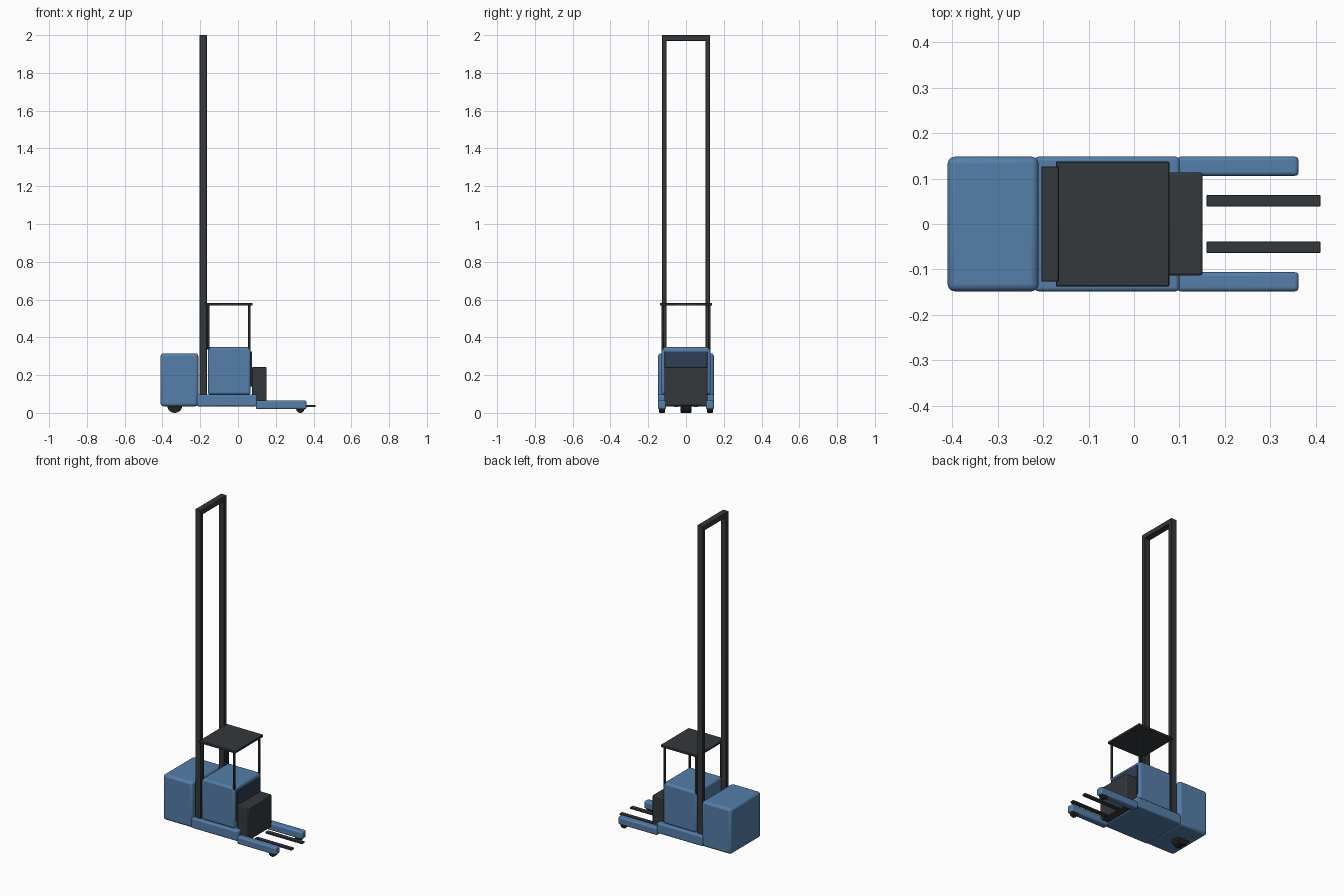
import bpy, math

if "Cube" in bpy.data.objects:
    bpy.data.objects.remove(bpy.data.objects["Cube"])


def material(name, rgb):
    m = bpy.data.materials.new(name)
    m.diffuse_color = (*rgb, 1)
    m.use_nodes = True
    m.node_tree.nodes["Principled BSDF"].inputs["Base Color"].default_value = m.diffuse_color
    return m


BLUE = material("blue_paint", (0.09, 0.21, 0.40))
DARK = material("dark_steel", (0.035, 0.04, 0.045))
GLASS = material("dark_glass", (0.03, 0.05, 0.09))
RUBBER = material("rubber", (0.015, 0.015, 0.015))


def finish(ob, name, mat, bevel, segments):
    ob.name = name
    ob.data.materials.append(mat)
    bpy.ops.object.transform_apply(location=False, rotation=True, scale=True)
    if bevel:
        b = ob.modifiers.new("rounded_edges", 'BEVEL')
        b.width, b.segments = bevel, segments
        b.limit_method = 'ANGLE'
    bpy.ops.object.shade_smooth_by_angle(angle=math.radians(35))
    return ob


def box(name, x, y, z, mat, bevel=0.0, segments=3):
    """Box from (min, max) ranges on each axis."""
    lo, hi = zip(x, y, z)
    bpy.ops.mesh.primitive_cube_add(size=1, location=[(a + b) / 2 for a, b in zip(lo, hi)])
    ob = bpy.context.object
    ob.scale = [b - a for a, b in zip(lo, hi)]
    return finish(ob, name, mat, bevel, segments)


def wheel(name, x, y, z, r, width):
    bpy.ops.mesh.primitive_cylinder_add(vertices=32, radius=r, depth=width,
                                        location=(x, y, z), rotation=(math.pi / 2, 0, 0))
    return finish(bpy.context.object, name, RUBBER, 0.003, 2)


def span(side, a, b):
    """Y range on the given side of the centre line."""
    return tuple(sorted((side * a, side * b)))


# Main bodywork
box("power_unit", (-0.41, -0.21), (-0.148, 0.148), (0.035, 0.315), BLUE, 0.015)
box("chassis", (-0.218, 0.10), (-0.148, 0.148), (0.035, 0.098), BLUE, 0.008)
box("cab", (-0.16, 0.067), (-0.13, 0.13), (0.097, 0.348), BLUE, 0.012)
box("cab_front_panel", (0.06, 0.074), (-0.113, 0.113), (0.14, 0.325), GLASS, 0.002, 2)

# Fork carriage
box("carriage", (0.073, 0.151), (-0.113, 0.113), (0.04, 0.242), DARK, 0.005, 2)

# Mast crosspiece and overhead guard roof
box("mast_crosspiece", (-0.204, -0.165), (-0.127, 0.127), (1.97, 2.0), DARK, 0.002, 1)
box("guard_roof", (-0.172, 0.078), (-0.137, 0.137), (0.568, 0.582), DARK, 0.002, 1)

# Steering wheel under the power unit
wheel("drive_wheel", -0.335, 0, 0.04, 0.04, 0.056)

# Mirrored parts
for side, tag in ((-1, "front"), (1, "back")):
    box("mast_rail_" + tag, (-0.204, -0.165), span(side, 0.103, 0.127), (0.06, 1.98),
        DARK, 0.002, 1)
    for x, end in ((-0.157, "rear"), (0.06, "fore")):
        box(f"guard_post_{end}_{tag}", (x - 0.006, x + 0.006), span(side, 0.116, 0.129),
            (0.335, 0.572), DARK, 0.002, 1)
    box("outrigger_" + tag, (0.095, 0.362), span(side, 0.106, 0.148), (0.02, 0.065),
        BLUE, 0.008)
    wheel("load_wheel_" + tag, 0.33, side * 0.127, 0.022, 0.022, 0.03)
    box("fork_" + tag, (0.16, 0.41), span(side, 0.039, 0.064), (0.03, 0.041), DARK, 0.001, 1)
